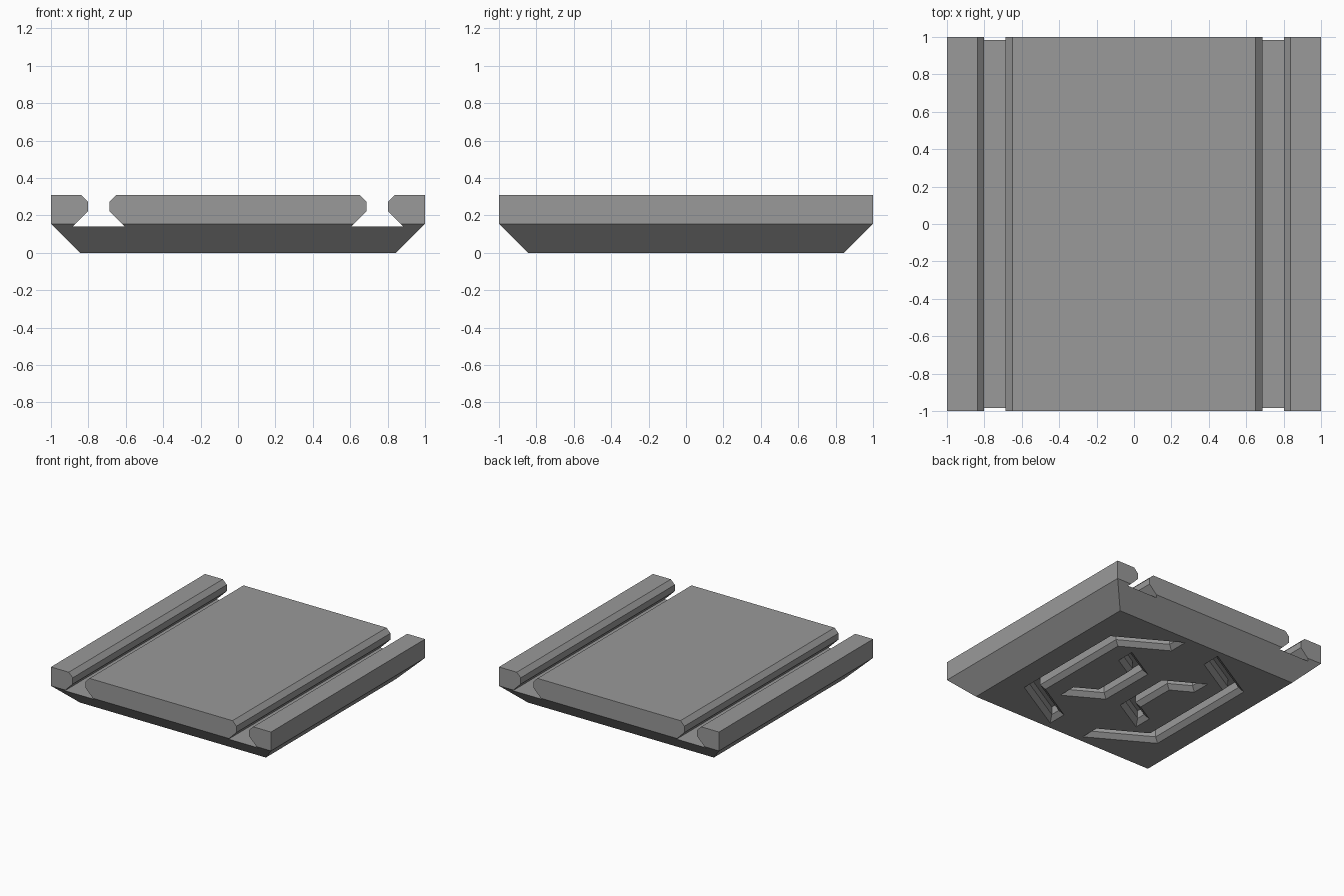
import bpy, bmesh, math

if "Cube" in bpy.data.objects:
    bpy.data.objects.remove(bpy.data.objects["Cube"])

T30 = math.tan(math.radians(30))

grey = bpy.data.materials.new("mid_grey")
grey.diffuse_color = (0.32, 0.32, 0.32, 1)
grey.use_nodes = True
grey.node_tree.nodes["Principled BSDF"].inputs["Base Color"].default_value = grey.diffuse_color


def loft(name, rings):
    """Closed solid through a list of equal-length rings of 3D points."""
    bm = bmesh.new()
    loops = [[bm.verts.new(p) for p in ring] for ring in rings]
    for a, b in zip(loops, loops[1:]):
        for i in range(len(a)):
            j = (i + 1) % len(a)
            bm.faces.new((a[i], a[j], b[j], b[i]))
    bm.faces.new(loops[0])
    bm.faces.new(loops[-1])
    bmesh.ops.recalc_face_normals(bm, faces=bm.faces)
    mesh = bpy.data.meshes.new(name)
    bm.to_mesh(mesh)
    bm.free()
    mesh.materials.append(grey)
    obj = bpy.data.objects.new(name, mesh)
    bpy.context.collection.objects.link(obj)
    return obj


def square(half, z):
    return [(-half, -half, z), (half, -half, z), (half, half, z), (-half, half, z)]


def bracket(side, d, xc, yc, xe, h, shift, z):
    """Outline of a three-segment bent channel, half width h.
    d = +1 bulges outward, -1 bulges toward the centre line."""
    end = xe + d * shift

    def edge(o):
        cx, cy = xc + d * o, yc + o * T30
        return (cx, cy), (end, cy + T30 * abs(end - cx))

    (c1, e1), (c2, e2) = edge(h), edge(-h)
    pts = [e1, c1, (c1[0], -c1[1]), (e1[0], -e1[1]),
           (e2[0], -e2[1]), (c2[0], -c2[1]), c2, e2]
    return [(side * x, y, z) for x, y in pts]


# Tile body: straight upper half, tapered lower half
tile = loft("tile", [square(0.845, 0), square(1, 0.155), square(1, 0.31)])

cutters = []
# Undercut slots along y: half width by height
profile = [(0.14, 0.14), (0.058, 0.222), (0.058, 0.274), (0.104, 0.32)]
outline = [(0.744 + w, z) for w, z in profile] + [(0.744 - w, z) for w, z in reversed(profile)]
for side in (-1, 1):
    cutters.append(loft("slot_cutter", [[(side * x, y, z) for x, z in outline] for y in (-1.1, 1.1)]))

# Chamfered channels in the underside: outer and inner pairs
CH, DEPTH, LIP = 0.035, 0.1, 0.01
for side in (-1, 1):
    for d, xc, yc, xe, h in ((1, 0.585, 0.465, 0.16, 0.07), (-1, 0.1375, 0.206, 0.372, 0.0675)):
        cutters.append(loft("channel_cutter", [
            bracket(side, d, xc, yc, xe, h + LIP, -LIP, -LIP),
            bracket(side, d, xc, yc, xe, h - CH, CH, CH),
            bracket(side, d, xc, yc, xe, h - CH, CH, DEPTH)]))

# Cut everything out of the body
bpy.context.view_layer.objects.active = tile
for cutter in cutters:
    mod = tile.modifiers.new("cut", 'BOOLEAN')
    mod.operation = 'DIFFERENCE'
    mod.solver = 'EXACT'
    mod.object = cutter
    bpy.ops.object.modifier_apply(modifier=mod.name)
    bpy.data.objects.remove(cutter)
